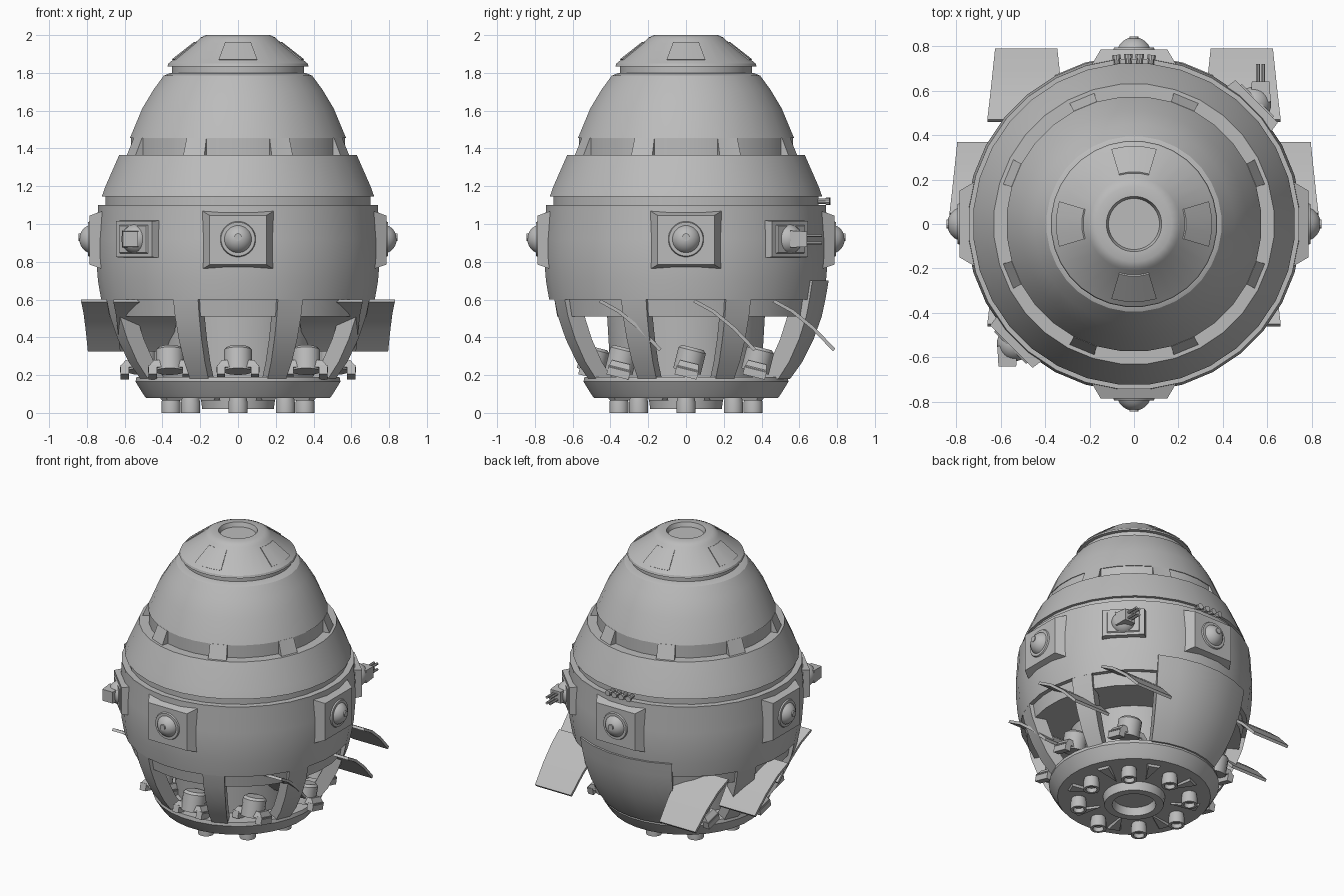
import bpy
import bmesh
from math import cos, sin, radians, pi
from mathutils import Matrix, Vector

cube = bpy.data.objects.get("Cube")
if cube:
    bpy.data.objects.remove(cube)

grey = bpy.data.materials.new("hull grey")
grey.use_nodes = True
grey.diffuse_color = (0.5, 0.5, 0.5, 1)
grey.node_tree.nodes["Principled BSDF"].inputs["Base Color"].default_value = (0.5, 0.5, 0.5, 1)

SEGS = 32
STEP = 360 / SEGS
EIGHTHS = range(0, 360, 45)


def loft(name, rings, loop=False, matrix=None):
    """Skin a list of closed cross-sections; cap the ends unless looped."""
    bm = bmesh.new()
    rows = [[bm.verts.new(p) for p in ring] for ring in rings]
    n = len(rows[0])
    for i in range(len(rows) if loop else len(rows) - 1):
        a, b = rows[i], rows[(i + 1) % len(rows)]
        for j in range(n):
            k = (j + 1) % n
            bm.faces.new((a[j], a[k], b[k], b[j]))
    if not loop:
        bm.faces.new(rows[0])
        bm.faces.new(rows[-1])
    bmesh.ops.remove_doubles(bm, verts=bm.verts, dist=1e-5)
    bmesh.ops.dissolve_degenerate(bm, edges=bm.edges, dist=1e-6)
    bmesh.ops.recalc_face_normals(bm, faces=bm.faces)
    for f in bm.faces:
        f.smooth = True
    for e in bm.edges:
        e.smooth = e.calc_face_angle(0) < radians(28)
    mesh = bpy.data.meshes.new(name)
    bm.to_mesh(mesh)
    bm.free()
    mesh.materials.append(grey)
    ob = bpy.data.objects.new(name, mesh)
    bpy.context.collection.objects.link(ob)
    if matrix:
        ob.matrix_world = matrix
    return ob


def spin(profile, deg):
    a = radians(deg)
    return [(r * cos(a), r * sin(a), z) for r, z in profile]


def lathe(name, profile, segs=SEGS, matrix=None):
    """Full revolution of a closed (radius, height) outline."""
    return loft(name, [spin(profile, 360 * (i + 0.5) / segs) for i in range(segs)], True, matrix)


def sector(name, profile, centre, steps):
    """Wedge of a revolution, a whole number of hull facets wide."""
    start = centre - steps * STEP / 2
    return loft(name, [spin(profile, start + i * STEP) for i in range(steps + 1)])


def frustum(name, base, top, height, matrix):
    def rect(hx, hy, z):
        return [(-hx, -hy, z), (hx, -hy, z), (hx, hy, z), (-hx, hy, z)]
    return loft(name, [rect(*base, 0), rect(*top, height)], False, matrix)


def dome(name, radius, matrix):
    arc = [(radius * cos(i * pi / 16), radius * sin(i * pi / 16)) for i in range(9)]
    return lathe(name, [(0, -0.02), (radius, -0.02)] + arc, 24, matrix)


def radial(deg, r, z):
    """Local z points out of the hull, local y points up."""
    a = radians(deg)
    c, s = cos(a), sin(a)
    return Matrix(((-s, 0, c, r * c), (c, 0, s, r * s), (0, 1, 0, z), (0, 0, 0, 1)))


def offset(profile, d):
    return [(r + d, z) for r, z in profile]


# Base ring and inner core
lathe("base_ring", [(0, .08), (.49, .08), (.505, .1), (.545, .165), (.54, .19), (0, .19)])
lathe("engine_core", [(0, .18), (.4, .18), (.42, .52), (0, .52)])

# Main hull with recessed lintel, groove and upper band
lathe("middle_hull", [(0, .51), (.685, .51), (.70, .6), (.728, .6), (.745, .7), (.755, .82),
                      (.755, .92), (.745, 1.08), (.745, 1.1), (0, 1.1)])
lathe("groove_ring", [(0, 1.09), (.705, 1.09), (.705, 1.16), (0, 1.16)])
lathe("upper_band", [(0, 1.145), (.725, 1.145), (.705, 1.2), (.632, 1.365), (0, 1.365)])
lathe("upper_hull", [(0, 1.36), (.57, 1.36), (.57, 1.455), (.575, 1.455), (.51, 1.61),
                     (.45, 1.71), (.395, 1.785), (.36, 1.8), (0, 1.8)])

# Ribs between the window niches
for a in EIGHTHS:
    sector("window_rib", [(.55, 1.36), (.617, 1.36), (.576, 1.456), (.55, 1.456)], a + 22.5, 1)

# Nose cap with four slanted panels
lathe("nose_cap", [(0, 1.79), (.35, 1.79), (.35, 1.835), (.375, 1.835), (.37, 1.85), (.21, 1.975),
                   (.2, 1.987), (.17, 2), (.125, 2), (.115, 1.97), (0, 1.97)])
for a in range(0, 360, 90):
    sector("nose_panel", [(.335, 1.86), (.352, 1.872), (.235, 1.963), (.22, 1.955)], a, 3)

# Struts between open bays, closed skin at the back
skin = [(.54, .18), (.605, .27), (.665, .39), (.708, .51), (.728, .602)]
shell = skin + [(r - .1, z) for r, z in reversed(skin)]
for a in EIGHTHS:
    if a not in (45, 90):
        sector("bay_strut", shell, a + 22.5, 1)
sector("back_skin", shell, 90, 5)
door = skin + [(.745, .7)]
sector("back_door", offset(door, .014) + offset(door[::-1], -.01), 90, 5)

# Opened bay doors, all sloping backwards
curve = [(0, .6), (.1, .545), (.21, .455), (.32, .34)]
for side in (-1, 1):
    for x, y in ((.655, .05), (.485, .47), (.485, -.45)):
        rings = []
        for i, (dy, z) in enumerate(curve):
            w = .175 - .035 * i / 3
            rings.append([(-w, dy, z), (w, dy, z), (w, dy - .012, z - .014), (-w, dy - .012, z - .014)])
        loft("bay_door", rings, False, Matrix.Translation((side * x, y, 0)))

# Tilted thruster motors inside the bays
for a in EIGHTHS:
    if a == 90:
        continue
    p = Vector((.51 * cos(radians(a)), .51 * sin(radians(a)), .2))
    m = Matrix.Translation(p) @ Matrix.Rotation(radians(-14), 4, "X")
    lathe("motor_barrel", [(0, .02), (.076, .02), (.076, .135), (.06, .15), (0, .15)], 16, m)
    frustum("motor_flange", (.115, .06), (.085, .05), .04, m @ Matrix.Translation((0, 0, .03)))
    for s in (-1, 1):
        frustum("motor_foot", (.022, .06), (.022, .06), .05, m @ Matrix.Translation((s * .09, 0, -.01)))

# Sensor pods on the four sides
for a in range(0, 360, 90):
    frustum("sensor_pad", (.2, .16), (.15, .13), .085, radial(a, .7, .915))
    lathe("sensor_socket", [(0, 0), (.096, 0), (.09, .012), (0, .012)], 24, radial(a, .782, .92))
    dome("sensor_eye", .08, radial(a, .76, .92))
    lathe("sensor_lens", [(0, 0), (.02, 0), (.02, .012), (0, .012)], 12, radial(a, .832, .93))

# Gun turrets on two diagonals
for a in (45, 225):
    frustum("turret_pad", (.145, .1), (.135, .095), .07, radial(a, .71, .92))
    frustum("turret_plate", (.105, .075), (.1, .07), .008, radial(a, .78, .92))
    dome("turret_dome", .08, radial(a, .76, .92))
    sign = 1 if a == 45 else -1
    frustum("gun_block", (.045, .045), (.04, .04), .09,
            Matrix.Translation((sign * .57, sign * .55, .92)) @ Matrix.Rotation(radians(-90 * sign), 4, "X"))
for dx in (-.012, .012):
    for dz in (-.02, .02):
        m = Matrix.Translation((.57 + dx, .6, .92 + dz)) @ Matrix.Rotation(radians(-90), 4, "X")
        lathe("gun_barrel", [(0, 0), (.009, 0), (.009, .12), (0, .12)], 8, m)

# Row of small valves in the groove at the back
for i in range(4):
    m = radial(90 + (i - 1.5) * 4, .69, 1.12)
    lathe("valve", [(0, 0), (.014, 0), (.014, .055), (.02, .055), (.02, .075), (0, .075)], 10, m)

# Underside: ring of nozzles, wedges between them and the central nozzle
for a in EIGHTHS:
    m = Matrix.Rotation(radians(a), 4, "Z") @ Matrix.Translation((.355, 0, 0))
    lathe("small_nozzle", [(.035, 0), (.052, 0), (.052, .05), (.045, .09), (0, .09), (0, .03), (.035, .03)], 16, m)
    wedge = [(.25, 0), (.43, -.05), (.43, .05)]
    loft("base_wedge", [[(x, y, .085) for x, y in wedge],
                        [(x * .98, y * .7, .066) for x, y in wedge]],
         False, Matrix.Rotation(radians(a + 22.5), 4, "Z"))
lathe("main_nozzle", [(.14, .02), (.19, .02), (.2, .09), (0, .09), (0, .075), (.13, .075)])
